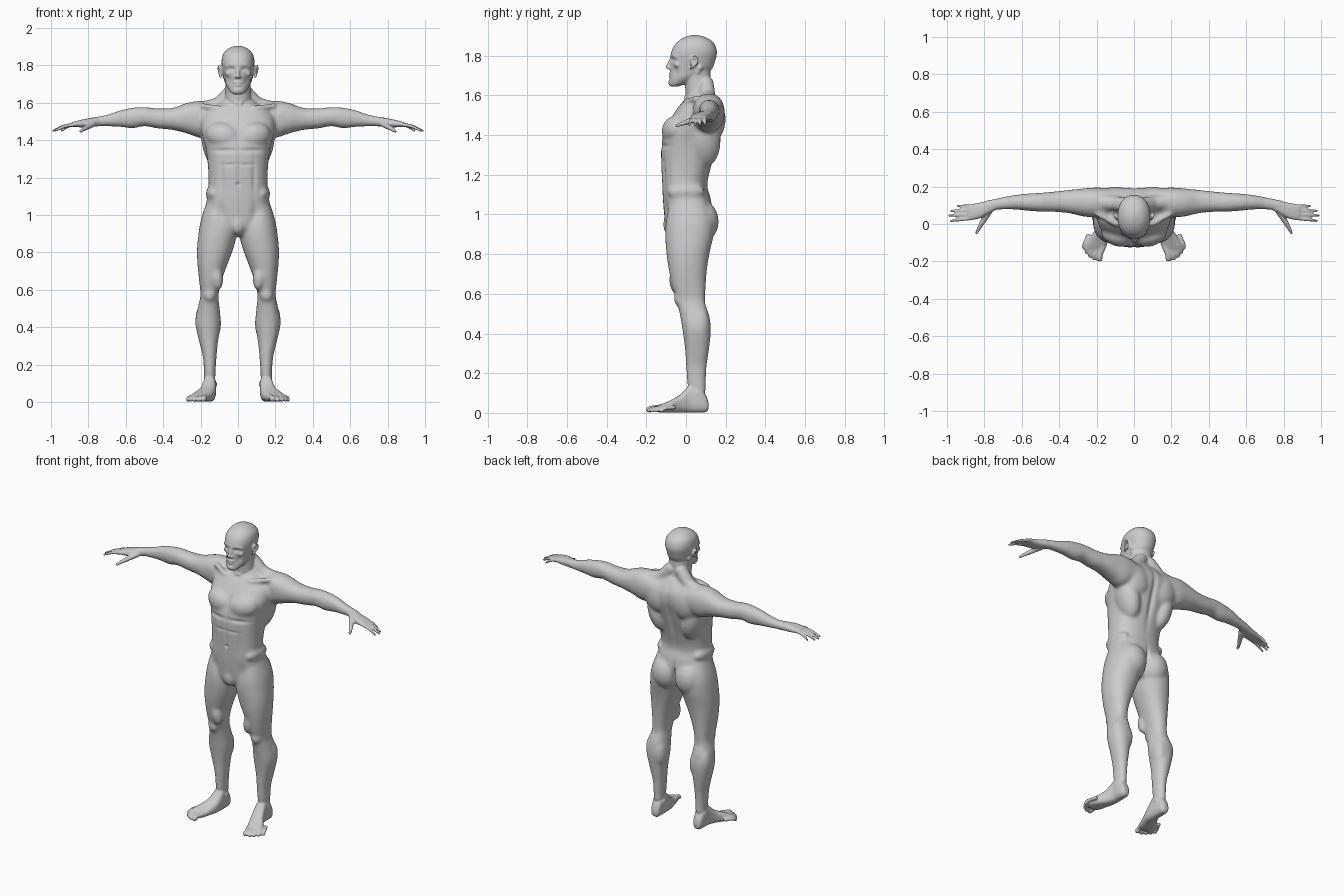
import bpy, bmesh, math
from mathutils import Vector, Matrix


def loft(bm, axis, rings, p=2.2, sides=32, steps=6):
    """Skin ovals along an axis; ring = (t, a0, a1, b0, b1) bounds, splined between rings."""
    path = []
    for i in range(len(rings) - 1):
        q = [rings[max(0, min(len(rings) - 1, i + k))] for k in (-1, 0, 1, 2)]
        for s in range(steps):
            u = s / steps
            path.append([0.5 * (2 * b + (c - a) * u + (2*a - 5*b + 4*c - d) * u*u + (3*b - a - 3*c + d) * u**3)
                         for a, b, c, d in zip(*q)])
    path.append(rings[-1])
    loops = []
    for t, a0, a1, b0, b1 in path:
        loop = []
        for k in range(sides):
            c, s = math.cos(2 * math.pi * k / sides), math.sin(2 * math.pi * k / sides)
            a = (a0 + a1) / 2 + (a1 - a0) / 2 * math.copysign(abs(c) ** (2 / p), c)
            b = (b0 + b1) / 2 + (b1 - b0) / 2 * math.copysign(abs(s) ** (2 / p), s)
            loop.append(bm.verts.new({'X': (t, a, b), 'Y': (a, t, b), 'Z': (a, b, t)}[axis]))
        loops.append(loop)
    for l0, l1 in zip(loops, loops[1:]):
        for k in range(sides):
            bm.faces.new((l0[k], l0[(k + 1) % sides], l1[(k + 1) % sides], l1[k]))
    bm.faces.new(loops[0][::-1])
    bm.faces.new(loops[-1])


def blob(bm, loc, r, rot=(0, 0, 0)):
    m = Matrix.Translation(loc)
    for ang, ax in zip(rot, 'XYZ'):
        m = m @ Matrix.Rotation(math.radians(ang), 4, ax)
    bmesh.ops.create_icosphere(bm, subdivisions=3, radius=1, matrix=m @ Matrix.Diagonal((*r, 1)))


def chain(bm, pts, n=8):
    """Tapered rounded tube through (x, y, z, radius) points."""
    for p, q in zip(pts, pts[1:]):
        for i in range(n + 1):
            v = Vector(p).lerp(Vector(q), i / n)
            bmesh.ops.create_icosphere(bm, subdivisions=2, radius=v[3], matrix=Matrix.Translation(v[:3]))


def make(name, bm):
    bmesh.ops.recalc_face_normals(bm, faces=bm.faces)
    me = bpy.data.meshes.new(name)
    bm.to_mesh(me)
    bm.free()
    ob = bpy.data.objects.new(name, me)
    bpy.context.collection.objects.link(ob)
    return ob


def fuse(ob, voxel, smooth, mirror=False):
    """Weld overlapping parts into one skin and bake it."""
    if mirror:
        ob.modifiers.new("mirror", 'MIRROR').use_mirror_merge = False
    r = ob.modifiers.new("weld", 'REMESH')
    r.mode, r.voxel_size = 'VOXEL', voxel
    s = ob.modifiers.new("soften", 'SMOOTH')
    s.factor, s.iterations = 0.5, smooth
    me = bpy.data.meshes.new_from_object(ob.evaluated_get(bpy.context.evaluated_depsgraph_get()))
    ob.modifiers.clear()
    ob.data = me


# ---- Torso, legs and arms
bm = bmesh.new()
torso = [(.89, .05, -.07, .08), (.93, .12, -.1, .12), (1.0, .17, -.11, .135), (1.08, .167, -.117, .125),
         (1.15, .158, -.12, .108), (1.25, .16, -.125, .13), (1.35, .172, -.125, .16), (1.42, .19, -.11, .18),
         (1.48, .2, -.08, .195), (1.54, .185, -.04, .19), (1.59, .11, -.0, .16), (1.62, .075, .01, .135)]
loft(bm, 'Z', [(z, -w, w, f, b) for z, w, f, b in torso], 2.4)
loft(bm, 'Z', [(.1, .122, .182, .015, .1), (.16, .12, .182, .005, .1), (.24, .115, .188, .0, .105),
               (.32, .107, .207, -.005, .116), (.42, .093, .228, -.018, .126), (.5, .098, .216, -.032, .116),
               (.57, .104, .201, -.05, .1), (.65, .087, .208, -.072, .1), (.74, .055, .217, -.09, .108),
               (.82, .025, .219, -.1, .122), (.9, .006, .211, -.105, .14), (.98, .01, .197, -.1, .14),
               (1.08, .03, .165, -.08, .1)])
loft(bm, 'X', [(.1, .03, .19, 1.44, 1.59), (.2, .035, .195, 1.415, 1.61), (.27, .04, .19, 1.435, 1.6),
               (.35, .058, .182, 1.455, 1.573), (.43, .065, .173, 1.463, 1.57), (.5, .066, .167, 1.475, 1.577),
               (.56, .07, .163, 1.464, 1.574), (.63, .077, .156, 1.471, 1.56), (.7, .078, .144, 1.474, 1.536),
               (.76, .07, .132, 1.474, 1.525), (.8, .06, .125, 1.474, 1.52)])
blob(bm, (.085, -.062, 1.425), (.092, .058, .07), (0, -15, 15))     # chest
blob(bm, (.225, .112, 1.535), (.085, .077, .073))                   # shoulder
blob(bm, (.1, .135, 1.48), (.095, .065, .11), (0, 15, 0))           # shoulder blade
blob(bm, (.125, .09, 1.37), (.065, .085, .14), (0, 14, 0))          # side of back
blob(bm, (.082, .082, .965), (.088, .083, .105))                    # buttock
blob(bm, (.13, 0, 1.115), (.042, .095, .045))                       # waist
blob(bm, (.13, .072, .42), (.04, .052, .09))                        # inner calf
blob(bm, (.185, .07, .44), (.043, .05, .09))                        # outer calf
blob(bm, (.152, -.028, .575), (.036, .034, .042))                   # kneecap
blob(bm, (.115, -.045, .67), (.035, .04, .075), (0, 8, 0))          # inner thigh
blob(bm, (0, -.078, .95), (.04, .038, .058))                        # groin
chain(bm, [(.035, .1, 1.66, .042), (.1, .11, 1.59, .042), (.2, .12, 1.565, .042)])  # neck slope
chain(bm, [(.02, .0, 1.565, .014), (.1, -.0, 1.572, .015), (.19, .05, 1.585, .016)])  # collarbone
body = make("body", bm)
fuse(body, .009, 8, True)

# ---- Head, neck, hands and feet
bm = bmesh.new()
neck = [(1.54, .085, .02, .16), (1.6, .073, .0, .14), (1.65, .068, -.005, .126), (1.7, .066, -.01, .125),
        (1.76, .065, -.01, .12)]
head = [(1.645, .022, -.078, -.04), (1.655, .038, -.084, -.01), (1.69, .062, -.08, .07), (1.73, .073, -.079, .128),
        (1.78, .083, -.078, .149), (1.82, .088, -.074, .156), (1.86, .08, -.053, .143), (1.887, .056, -.02, .112),
        (1.9, .03, .012, .078), (1.905, .008, .035, .055)]
for rings in (neck, head):
    loft(bm, 'Z', [(z, -w, w, f, b) for z, w, f, b in rings], 2.2)
chain(bm, [(0, -.073, 1.79, .008), (0, -.094, 1.742, .01)])         # nose
blob(bm, (.011, -.083, 1.738), (.009, .012, .008))                  # nostril
chain(bm, [(.008, -.073, 1.798, .008), (.04, -.063, 1.803, .009), (.062, -.045, 1.793, .008)])  # brow
blob(bm, (0, -.078, 1.708), (.024, .012, .006))                     # upper lip
blob(bm, (0, -.077, 1.695), (.02, .012, .006))                      # lower lip
blob(bm, (0, -.076, 1.665), (.024, .014, .015))                     # chin
blob(bm, (.052, -.045, 1.755), (.018, .018, .015))                  # cheekbone
chain(bm, [(.088, .022, 1.735, .006), (.096, .03, 1.74, .007), (.102, .056, 1.765, .007), (.106, .058, 1.787, .007),
           (.102, .04, 1.797, .007), (.09, .025, 1.78, .006)], 5)   # ear rim
blob(bm, (.09, .04, 1.768), (.009, .018, .028))                     # ear bowl
chain(bm, [(.068, .07, 1.74, .016), (.012, .0, 1.59, .012)])        # neck tendon
loft(bm, 'X', [(.74, .074, .134, 1.475, 1.524), (.78, .055, .125, 1.472, 1.52), (.82, .032, .115, 1.468, 1.513),
               (.86, .022, .108, 1.47, 1.504), (.885, .022, .104, 1.472, 1.497)], 2.6)  # palm
for y0, y1, x1 in ((.031, .016, .985), (.053, .044, .995), (.074, .07, .985), (.094, .096, .95)):  # fingers
    xm = (x1 + .875) / 2
    chain(bm, [(.865, y0, 1.487, .0115), (xm, (y0 + y1) / 2, 1.474, .0105), (x1 - .005, y1, 1.45, .0075)])
chain(bm, [(.775, .065, 1.487, .018), (.81, .01, 1.468, .015), (.828, -.02, 1.457, .0115),
           (.842, -.048, 1.447, .009)])                             # thumb
loft(bm, 'Y', [(.114, .137, .17, .02, .05), (.1, .124, .18, .004, .09), (.065, .118, .187, .002, .14),
               (.02, .117, .188, .002, .14), (-.03, .12, .207, .002, .092), (-.08, .135, .24, .002, .063),
               (-.12, .148, .258, .002, .045), (-.145, .16, .25, .004, .032)], 2.7)  # foot
blob(bm, (.15, .055, .095), (.04, .028, .025))                      # ankle bones
for x0, x1, y1, r in ((.165, .182, -.185, .017), (.194, .21, -.184, .0125), (.214, .233, -.17, .012),
                      (.231, .252, -.15, .0115), (.244, .266, -.125, .0115)):        # toes
    chain(bm, [(x0, y1 + .065, .028, r), (x1, y1 + .02, .024, r * .9), (x1 + .002, y1, r, r)])
ends = make("head_hands_feet", bm)
fuse(ends, .0045, 2, True)

# ---- Join everything into one skin
bm = bmesh.new()
bm.from_mesh(body.data)
bm.from_mesh(ends.data)
for ob in (body, ends):
    bpy.data.objects.remove(ob)
body = make("body", bm)
fuse(body, .0055, 2)

# ---- Surface sculpting: (centre, radii, push), mirrored in x
dents = [((.033, -.072, 1.779), (.015, .03, .01), (0, .012, 0)),     # eye socket
         ((.05, -.06, 1.72), (.016, .03, .025), (-.003, .006, 0)),   # cheek hollow
         ((0, -.085, 1.7015), (.02, .02, .003), (0, .005, 0)),       # mouth line
         ((0, -.12, 1.42), (.012, .08, .08), (0, .008, 0)),          # breastbone
         ((0, -.12, 1.22), (.009, .05, .1), (0, .005, 0)),           # belly line
         ((0, -.12, 1.165), (.008, .04, .009), (0, .01, 0)),         # navel
         ((.08, -.12, 1.345), (.07, .06, .012), (0, .008, 0)),       # under chest
         ((.045, -.12, 1.27), (.04, .05, .008), (0, .004, 0)),       # belly crease
         ((.085, -.1, 1.2), (.012, .06, .09), (0, .006, 0)),         # belly side
         ((.09, -.1, 1.02), (.022, .06, .05), (0, .008, 0)),         # groin crease
         ((0, .19, 1.36), (.016, .08, .17), (0, -.014, 0)),          # spine
         ((0, .15, .96), (.01, .07, .075), (0, -.03, 0)),            # seat cleft
         ((.152, .11, .55), (.03, .03, .04), (0, -.006, 0))]         # back of knee
eyes = [((.033, -.068, 1.778), (.009, .02, .006), (0, -.005, 0))]    # eyeball
for c, r, push in dents + eyes:
    for v in body.data.vertices:
        side = -1 if v.co.x < 0 else 1
        d = [(abs(v.co.x) - c[0]) / r[0], (v.co.y - c[1]) / r[1], (v.co.z - c[2]) / r[2]]
        q = d[0] * d[0] + d[1] * d[1] + d[2] * d[2]
        if q < 6:
            v.co += Vector((push[0] * side, push[1], push[2])) * math.exp(-q)
for f in body.data.polygons:
    f.use_smooth = True
